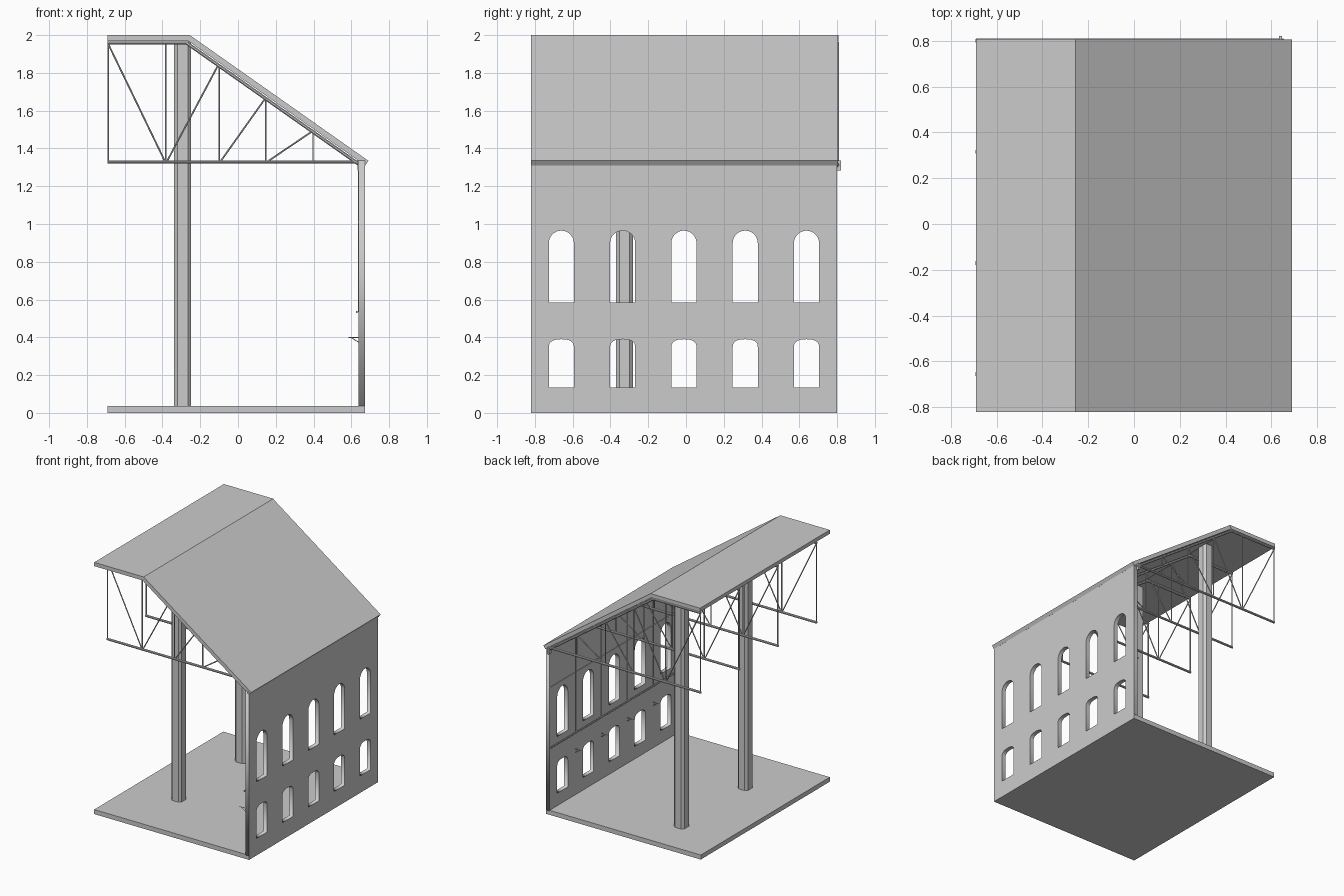
import bpy, math
from mathutils import Vector, Matrix

if "Cube" in bpy.data.objects:
    bpy.data.objects.remove(bpy.data.objects["Cube"])

def make(name, verts, faces):
    me = bpy.data.meshes.new(name)
    me.from_pydata(verts, [], faces)
    ob = bpy.data.objects.new(name, me)
    bpy.context.collection.objects.link(ob)
    return ob

def prism(name, pts, depth, to3d):
    """Extrude a closed 2D profile between two depths."""
    n = len(pts)
    verts = [to3d(u, v, d) for d in depth for u, v in pts]
    faces = [tuple(range(n))[::-1], tuple(range(n, 2 * n))]
    faces += [(i, (i + 1) % n, n + (i + 1) % n, n + i) for i in range(n)]
    ob = make(name, verts, faces)
    import bmesh
    bm = bmesh.new()
    bm.from_mesh(ob.data)
    bmesh.ops.recalc_face_normals(bm, faces=bm.faces)
    bm.to_mesh(ob.data)
    bm.free()
    return ob

def along_y(u, v, d): return (u, d, v)
def along_z(u, v, d): return (u, v, d)

def box(name, x, y, z):
    return prism(name, [(x[0], z[0]), (x[1], z[0]), (x[1], z[1]), (x[0], z[1])], y, along_y)

def rod(name, a, b, r, sides=8):
    a, b = Vector(a), Vector(b)
    q = (b - a).to_track_quat('Z', 'Y').to_matrix()
    ring = [(r * math.cos(2 * math.pi * (i + .5) / sides),
             r * math.sin(2 * math.pi * (i + .5) / sides)) for i in range(sides)]
    return prism(name, ring, (0, (b - a).length),
                 lambda u, v, d: tuple(a + q @ Vector((u, v, d))))

WINDOWS = [-0.66 + 0.3245 * i for i in range(5)]
PIERS = [y + 0.162 for y in WINDOWS[:4]]
TRUSSES = [-0.655, -0.17, 0.315, 0.80]

# floor slab
box("floor", (-0.69, 0.672), (-0.82, 0.80), (0, 0.036))

# wall with two rows of arched windows
cu = bpy.data.curves.new("side_wall", 'CURVE')
cu.dimensions = '2D'
cu.fill_mode = 'BOTH'
cu.extrude = 0.0165

def outline(pts):
    sp = cu.splines.new('POLY')
    sp.points.add(len(pts) - 1)
    for p, (u, v) in zip(sp.points, pts):
        p.co = (u, v, 0, 1)
    sp.use_cyclic_u = True

def arch(y, sill, top, rise, w=0.0665, power=1.0, n=14):
    pts = [(y - w, sill), (y + w, sill)]
    for i in range(n + 1):
        a = math.pi * i / n
        c, s = math.cos(a), max(math.sin(a), 0)
        pts.append((y + w * math.copysign(abs(c) ** power, c),
                    top - rise + rise * s ** power))
    return pts

outline([(-0.82, 0.03), (0.80, 0.03), (0.80, 1.335), (-0.82, 1.335)])
for y in WINDOWS:
    outline(arch(y, 0.585, 0.965, 0.0665))
    outline(arch(y, 0.135, 0.39, 0.042, power=0.8))
tmp = bpy.data.objects.new("wall_curve", cu)
bpy.context.collection.objects.link(tmp)
bpy.context.view_layer.update()
me = bpy.data.meshes.new_from_object(tmp.evaluated_get(bpy.context.evaluated_depsgraph_get()))
bpy.data.objects.remove(tmp)
me.transform(Matrix(((0, 0, 1, 0.6555), (1, 0, 0, 0), (0, 1, 0, 0), (0, 0, 0, 1))))
bpy.context.collection.objects.link(bpy.data.objects.new("side_wall", me))
box("wall_foot", (0.639, 0.672), (-0.82, 0.80), (0.0, 0.037))

# roof: flat strip and long slope
prism("roof_flat", [(-0.69, 2), (-0.255, 2), (-0.265, 1.97), (-0.69, 1.97)],
      (-0.82, 0.808), along_y)
prism("roof_slope", [(-0.255, 2), (0.69, 1.335), (0.673, 1.31), (-0.265, 1.97)],
      (-0.82, 0.805), along_y)

# chamfered columns
h, c = 0.045, 0.018
octagon = [(-h + c, -h), (h - c, -h), (h, -h + c), (h, h - c),
           (h - c, h), (-h + c, h), (-h, h - c), (-h, -h + c)]
for y in (-0.325, 0.475):
    prism("column", [(u - 0.293, v + y) for u, v in octagon], (0.03, 1.97), along_z)

# roof trusses with wall brackets
def slope_z(x): return 1.96 - (x + 0.27) * 0.7037
LOW = 1.328
for y in TRUSSES:
    rod("bottom_chord", (-0.692, y, LOW), (0.645, y, LOW), 0.009)
    rod("top_chord_flat", (-0.69, y, 1.96), (-0.262, y, 1.96), 0.010)
    rod("top_chord_slope", (-0.27, y, 1.957), (0.65, y, slope_z(0.65) - 0.003), 0.010)
    for x, top in [(-0.688, 1.96), (-0.382, 1.96)] + [(x, slope_z(x)) for x in (-0.10, 0.148, 0.397)]:
        rod("truss_post", (x, y, LOW), (x, y, top), 0.0045, 6)
    for x0, z0, x1, z1 in [(-0.688, 1.955, -0.385, LOW), (-0.378, LOW, -0.103, 1.845),
                           (-0.095, LOW, 0.146, slope_z(0.146)), (0.152, LOW, 0.395, slope_z(0.395))]:
        rod("truss_diagonal", (x0, y, z0), (x1, y, z1), 0.0045, 6)
    box("wall_bracket", (0.632, 0.66 if y < 0.7 else 0.645), (y - 0.02, y + 0.02), (1.283, 1.335))

# inner wall pipes and small shelf brackets
rod("wall_rail", (0.629, -0.82, 0.535), (0.629, 0.80, 0.535), 0.006)
rod("upper_conduit", (0.638, -0.82, 1.01), (0.638, 0.80, 1.01), 0.003, 6)
for y in PIERS:
    rod("vertical_conduit", (0.637, y, 0.535), (0.637, y, 1.28), 0.003, 6)
for y in [-0.816] + PIERS:
    rod("shelf_arm", (0.585, y, 0.40), (0.645, y, 0.40), 0.0025, 6)
    rod("shelf_brace", (0.597, y, 0.40), (0.642, y, 0.372), 0.002, 6)
